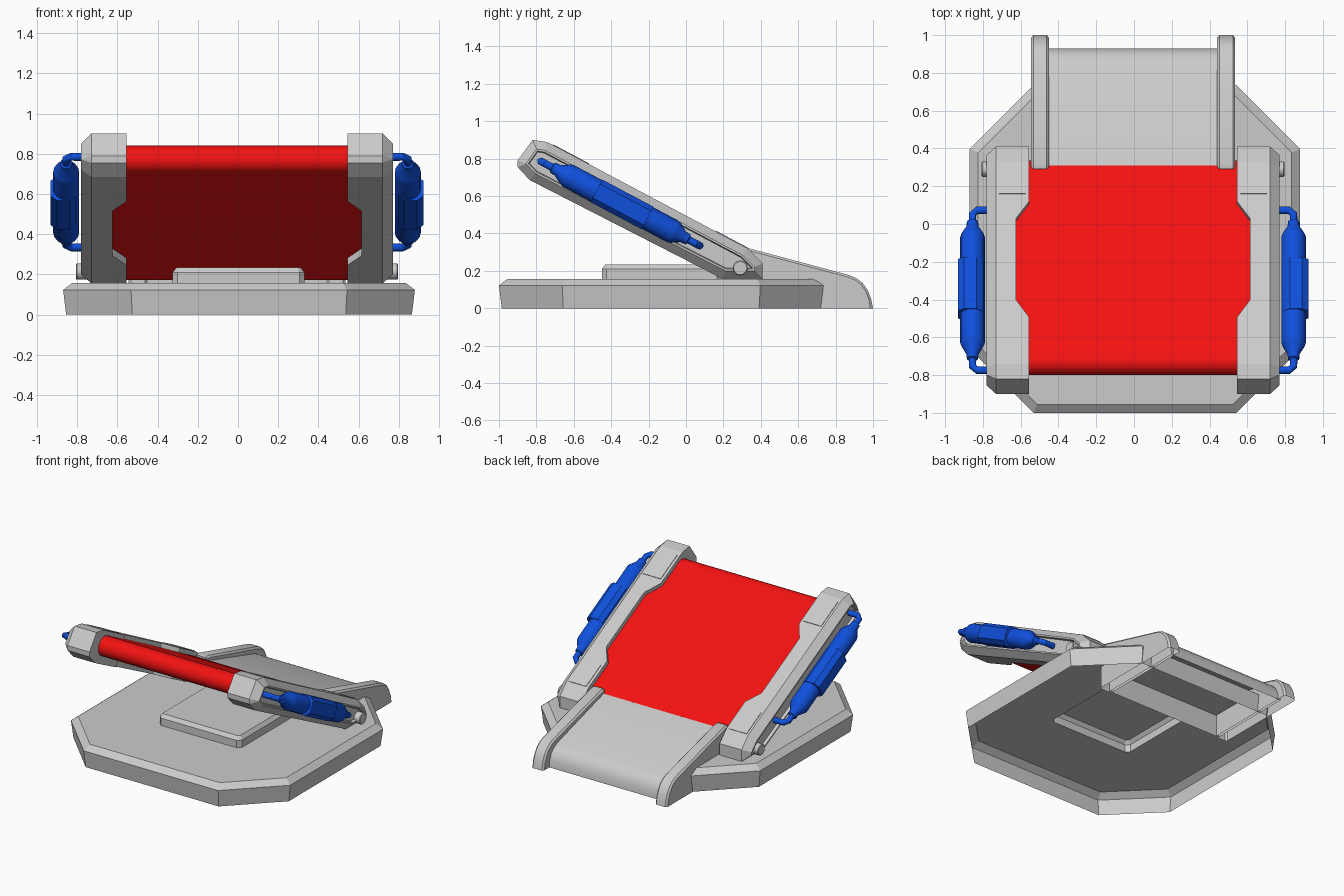
import bpy, bmesh, math
from mathutils import Vector, Matrix

if "Cube" in bpy.data.objects:
    bpy.data.objects.remove(bpy.data.objects["Cube"])

CX = -0.005                                   # small sideways offset of the upper parts
U = Vector((0, 0.883, -0.469)).normalized()   # down the slope
N = Vector((0, 0.469, 0.883)).normalized()    # out of the sloping deck


def material(name, rgb):
    m = bpy.data.materials.new(name)
    m.diffuse_color = (*rgb, 1)
    m.use_nodes = True
    m.node_tree.nodes["Principled BSDF"].inputs["Base Color"].default_value = m.diffuse_color
    return m


RED = material("red", (0.9, 0.006, 0.006))
BLUE = material("blue", (0.005, 0.08, 0.72))


def loft(name, loops, mat=None, cap_start=True, cap_end=True, open_bottom=False, smooth=None):
    """Skin a row of equal-length point loops."""
    bm = bmesh.new()
    rings = [[bm.verts.new(p) for p in loop] for loop in loops]
    n = len(rings[0])
    for a, b in zip(rings, rings[1:]):
        for i in range(n):
            j = (i + 1) % n
            bm.faces.new((a[i], a[j], b[j], b[i]))
    if cap_start:
        bm.faces.new(rings[0])
    if cap_end:
        bm.faces.new(rings[-1])
    bmesh.ops.recalc_face_normals(bm, faces=bm.faces[:])
    if open_bottom:
        low = [f for f in bm.faces if all(v.co.z < 1e-4 for v in f.verts)]
        bmesh.ops.delete(bm, geom=low, context='FACES')
    me = bpy.data.meshes.new(name)
    bm.to_mesh(me)
    bm.free()
    ob = bpy.data.objects.new(name, me)
    bpy.context.collection.objects.link(ob)
    if mat:
        me.materials.append(mat)
    if smooth:
        activate(ob)
        bpy.ops.object.shade_smooth_by_angle(angle=math.radians(smooth))
    return ob


def activate(ob):
    bpy.ops.object.select_all(action='DESELECT')
    ob.select_set(True)
    bpy.context.view_layer.objects.active = ob


def inset(poly, d):
    """Move every side of a counter-clockwise polygon inwards by d."""
    out = []
    for i, p in enumerate(poly):
        p = Vector(p)
        e1 = (p - Vector(poly[i - 1])).normalized()
        e2 = (Vector(poly[(i + 1) % len(poly)]) - p).normalized()
        n1, n2 = Vector((-e1.y, e1.x)), Vector((-e2.y, e2.x))
        out.append(p + (n1 + n2) * d / (1 + n1.dot(n2)))
    return out


def at_x(poly, x):
    return [(x, p[0], p[1]) for p in poly]


def at_z(poly, z):
    return [(p[0], p[1], z) for p in poly]


def octagon(x0, x1, y0, y1, c):
    return [(x0 + c, y0), (x1 - c, y0), (x1, y0 + c), (x1, y1 - c),
            (x1 - c, y1), (x0 + c, y1), (x0, y1 - c), (x0, y0 + c)]


def deck(x, y, lift=0.0):
    """Point above the sloping top plane of the arms."""
    return Vector((x, y, 0.888 - 0.531 * (y + 0.74))) + N * lift


# Hollow octagonal base with raised centre pad
plan = octagon(-0.87, 0.88, -1.0, 0.735, 0.338)
pad = octagon(-0.325, 0.33, -0.45, 0.19, 0.025)
loft("base_platform", [at_z(inset(plan, 0.015), 0), at_z(plan, 0.122),
                       at_z(inset(plan, 0.045), 0.157), at_z(pad, 0.157),
                       at_z(pad, 0.21), at_z(inset(pad, 0.02), 0.235)], cap_start=False)

# Red deck slab with rounded ends
r, top, low = 0.07, Vector((-0.73, 0.77)), Vector((0.265, 0.241))
n2 = math.atan2(N.z, N.y)
section = [top + r * Vector((math.cos(n2 + a), math.sin(n2 + a)))
           for a in [math.pi * k / 12 for k in range(13)]]
section += [low + r * Vector((math.cos(n2 + a), math.sin(n2 + a)))
            for a in [math.pi * (1 + k / 12) for k in range(13)]]
loft("deck_slab", [at_x(section, CX - 0.64), at_x(section, CX + 0.64)], RED, smooth=30)

# Ramp plate between the rails
plate = [(0.30, 0), (0.93, 0), (0.925, 0.05), (0.908, 0.09), (0.88, 0.12),
         (0.84, 0.142), (0.31, 0.295), (0.30, 0.29)]
loft("ramp_plate", [at_x(plate, -0.47), at_x(plate, 0.46)], open_bottom=True, smooth=35)

rail = [(0.29, 0), (1.0, 0), (0.99, 0.05), (0.972, 0.095), (0.945, 0.135),
        (0.91, 0.162), (0.87, 0.178), (0.32, 0.325), (0.29, 0.32)]
rail_in = [(p[0], 0 if q[1] == 0 else p[1]) for p, q in zip(inset(rail, 0.012), rail)]

arm = [(0.41, 0.155), (0.41, 0.24), (0.33, 0.32), (-0.74, 0.888), (-0.82, 0.9),
       (-0.9, 0.79), (-0.9, 0.755), (-0.835, 0.685), (0.2, 0.155)]
notch = [(0.5, 0.185), (0.62, 0.03), (0.62, -0.4), (0.5, -0.56)]


def tube(name, path, radii, mat, sides=16):
    """Round tube along a path that lies in the plane of x and the slope."""
    loops = []
    for i, p in enumerate(path):
        t = (path[min(i + 1, len(path) - 1)] - path[max(i - 1, 0)]).normalized()
        b = t.cross(N)
        loops.append([p + radii[i] * (math.cos(a) * N + math.sin(a) * b)
                      for a in [2 * math.pi * k / sides for k in range(sides)]])
    return loft(name, loops, mat, smooth=30)


for s, side in ((-1, "left"), (1, "right")):
    def X(x):
        return CX + s * x

    # Ramp rail
    loft(side + "_ramp_rail", [at_x(rail_in, X(0.445)), at_x(rail, X(0.457)),
                               at_x(rail, X(0.528)), at_x(rail_in, X(0.54))],
         open_bottom=True, smooth=30)

    # Side arm: chamfered outside with shallow recess, notched inside
    body = loft(side + "_arm", [at_x(arm, X(0.55)), at_x(arm, X(0.725)),
                                at_x(inset(arm, 0.045), X(0.775)),
                                at_x(inset(arm, 0.055), X(0.775)),
                                at_x(inset(arm, 0.06), X(0.755))])
    cutter = loft(side + "_notch_cutter", [[deck(X(x), y, h) for x, y in notch]
                                           for h in (0.1, -0.4)])
    cutter.hide_render = True
    mod = body.modifiers.new("notch", 'BOOLEAN')
    mod.operation, mod.solver, mod.object = 'DIFFERENCE', 'EXACT', cutter
    activate(body)
    bpy.ops.object.modifier_apply(modifier=mod.name)
    bpy.data.objects.remove(cutter)

    # Thin panels on top of the arm
    for label, y0, y1 in (("upper", -0.71, -0.52), ("lower", 0.16, 0.33)):
        rect = [(0.57, y0), (0.71, y0), (0.71, y1), (0.57, y1)]
        loft(f"{side}_{label}_panel", [[deck(X(x), y, h) for x, y in rect]
                                       for h in (-0.01, 0.004)])

    # Pivot pin
    circle = [(0.29 + 0.04 * math.cos(a), 0.215 + 0.04 * math.sin(a))
              for a in [2 * math.pi * k / 20 for k in range(20)]]
    small = [(0.29 + (y - 0.29) * 0.88, 0.215 + (z - 0.215) * 0.88) for y, z in circle]
    loft(side + "_pivot_pin", [at_x(circle, X(0.7)), at_x(circle, X(0.797)),
                               at_x(small, X(0.802))], smooth=30)

    # Blue piston with bent end rods
    A = Vector((X(0), -0.775, 0.785))
    stations = [(0.74, 0, .02), (0.825, 0, .02), (0.85, 0.025, .02), (0.85, 0.065, .02),
                (0.85, 0.07, .03), (0.85, 0.10, .032), (0.85, 0.15, .06), (0.85, 0.165, .065),
                (0.85, 0.80, .065), (0.85, 0.815, .06), (0.85, 0.86, .032), (0.85, 0.89, .03),
                (0.85, 0.895, .02), (0.85, 0.935, .02), (0.825, 0.96, .02), (0.74, 0.96, .02)]
    tube(side + "_piston", [A + Vector((s * x, 0, 0)) + U * t for x, t, _ in stations],
         [q[2] for q in stations], BLUE)

    # Faceted clamp around the piston
    clamp = [(0.80, -0.045), (0.83, -0.068), (0.895, -0.068), (0.928, -0.042),
             (0.928, 0.042), (0.895, 0.068), (0.83, 0.068), (0.80, 0.045)]
    loft(side + "_piston_clamp", [[A + Vector((s * x, 0, 0)) + N * h + U * t for x, h in clamp]
                                  for t in (0.335, 0.645)], BLUE)
